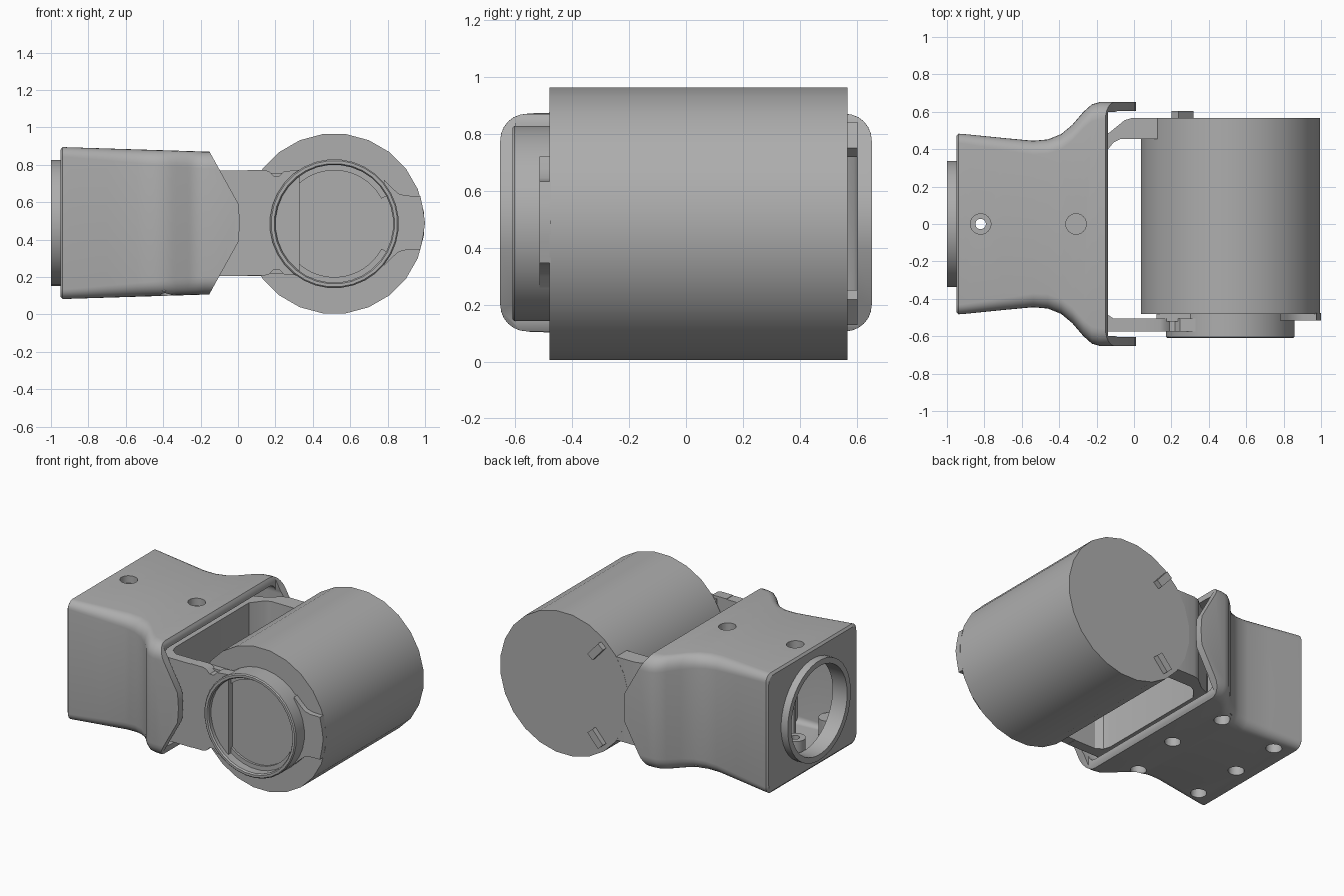
import bpy, bmesh, math
from mathutils import Vector

old = bpy.data.objects.get("Cube")
if old:
    bpy.data.objects.remove(old, do_unlink=True)

GREY = (0.42, 0.42, 0.42, 1)
mat = bpy.data.materials.new("light grey")
mat.use_nodes = True
mat.diffuse_color = GREY
mat.node_tree.nodes["Principled BSDF"].inputs["Base Color"].default_value = GREY


def finish(name, bm):
    """Turn a bmesh into a linked object with consistent normals."""
    bmesh.ops.remove_doubles(bm, verts=bm.verts, dist=1e-5)
    bmesh.ops.dissolve_degenerate(bm, edges=bm.edges, dist=1e-6)
    bmesh.ops.recalc_face_normals(bm, faces=bm.faces)
    mesh = bpy.data.meshes.new(name)
    bm.to_mesh(mesh)
    bm.free()
    mesh.materials.append(mat)
    obj = bpy.data.objects.new(name, mesh)
    bpy.context.collection.objects.link(obj)
    return obj


def bridge(bm, a, b):
    for i in range(len(a)):
        j = (i + 1) % len(a)
        bm.faces.new((a[i], a[j], b[j], b[i]))


def prism(name, points, axis, lo, hi):
    """Extrude a plan (axis z) or front (axis y) outline."""
    bm = bmesh.new()
    at = (lambda p, h: (p[0], p[1], h)) if axis == "z" else (lambda p, h: (p[0], h, p[1]))
    a, b = ([bm.verts.new(at(p, h)) for p in points] for h in (lo, hi))
    bridge(bm, a, b)
    bm.faces.new(a)
    bm.faces.new(b)
    return finish(name, bm)


def box(name, x0, x1, y0, y1, z0, z1):
    return prism(name, [(x0, y0), (x1, y0), (x1, y1), (x0, y1)], "z", z0, z1)


def lathe(name, profile, axis, origin, sides=32):
    """Spin a closed (radius, height) profile round an axis."""
    bm = bmesh.new()
    rings = []
    for r, h in profile:
        ring = []
        for i in range(sides):
            t = 2 * math.pi * (i + 0.5) / sides
            c, s = r * math.cos(t), r * math.sin(t)
            co = {"x": (h, c, s), "y": (c, h, s), "z": (c, s, h)}[axis]
            ring.append(bm.verts.new(Vector(co) + Vector(origin)))
        rings.append(ring)
    for i in range(len(rings)):
        bridge(bm, rings[i - 1], rings[i])
    return finish(name, bm)


def loft(name, stations, inset=0.0):
    """Rounded rectangular sections along x; station = (x, half width)."""
    bm = bmesh.new()
    rings = []
    for x, w in stations:
        t = (x + 0.95) / 0.8
        t = max(0, min(1, t))
        top, bottom = 0.895 - 0.025 * t - inset, 0.082 + 0.025 * t + inset
        if x < -0.94 and not inset:          # softened end edge
            top, bottom = top - 0.015, bottom + 0.015
        w, r = w - inset, 0.05 + 0.045 * t - inset * 0.6
        ring = []
        for k in range(4):
            sy, sz = (1, -1, -1, 1)[k], (1, 1, -1, -1)[k]
            cy, cz = sy * (w - r), (top - r) if sz > 0 else (bottom + r)
            for i in range(7):
                a = math.radians(90 * k + 15 * i)
                ring.append(bm.verts.new((x, cy + r * math.cos(a), cz + r * math.sin(a))))
        rings.append(ring)
    for a, b in zip(rings, rings[1:]):
        bridge(bm, a, b)
    bm.faces.new(rings[0])
    bm.faces.new(rings[-1])
    return finish(name, bm)


def cut(obj, cutter):
    cutter.hide_render = True
    mod = obj.modifiers.new("cut", "BOOLEAN")
    mod.operation, mod.solver, mod.object = "DIFFERENCE", "EXACT", cutter
    bpy.context.view_layer.objects.active = obj
    bpy.ops.object.modifier_apply(modifier=mod.name)
    bpy.data.objects.remove(cutter, do_unlink=True)


def rod(name, x, y, r, z0, z1):
    return lathe(name, [(0, z0), (r, z0), (r, z1), (0, z1)], "z", (x, y, 0), 20)


parts = []
MID = 0.49

# Hollow housing, flaring towards the fork
plan = [(-0.95, 0.47), (-0.938, 0.483), (-0.9, 0.48), (-0.7, 0.46), (-0.54, 0.445),
        (-0.46, 0.452), (-0.39, 0.48), (-0.33, 0.53), (-0.27, 0.6), (-0.225, 0.64),
        (-0.18, 0.653), (0.01, 0.653)]
housing = loft("housing", plan)
cavity = [(-0.89, 0.48)] + plan[3:-1] + [(0.1, 0.653)]
cut(housing, loft("cavity_cutter", cavity, 0.05))
cut(housing, box("mouth_cutter", -0.14, 0.2, -0.6, 0.6, -0.1, 1.1))
# Pointed side cheeks
for s in (1, -1):
    cheek = [(-0.155, 0.385), (0.003, 0.1), (0.01, 0.0), (0.2, 0.0), (0.2, 0.6), (-0.155, 0.6)]
    cut(housing, prism("cheek_cutter", [(x, MID + s * z) for x, z in cheek], "y", -0.9, 0.9))
# End port and screw holes
cut(housing, lathe("port_cutter", [(0, -1.1), (0.3, -1.1), (0.3, -0.8), (0, -0.8)], "x", (0, 0, MID), 40))
top_screws = [(-0.82, 0), (-0.31, 0)]
bottom_screws = top_screws + [(x, s * y) for x, y in ((-0.82, 0.36), (-0.37, 0.4)) for s in (1, -1)]
for x, y in top_screws:
    cut(housing, rod("top_screw_cutter", x, y, 0.055, 0.8, 1))
for x, y in bottom_screws:
    cut(housing, rod("bottom_screw_cutter", x, y, 0.05, 0, 0.17))
parts.append(housing)

# Screw seats and bosses inside the housing
for i, (x, y) in enumerate(top_screws):
    bore = 0.028 if i == 0 else 0.0
    parts.append(lathe("top_screw_seat", [(bore, 0.79), (0.08, 0.79), (0.08, 0.84), (0.055, 0.84),
                 (0.055, 0.825), (bore, 0.825)], "z", (x, y, 0), 20))
for i, (x, y) in enumerate(bottom_screws):
    bore = 0.028 if i == 0 else 0.0
    parts.append(lathe("screw_boss", [(0.05, 0.125), (0.065, 0.125), (0.065, 0.26), (bore, 0.26),
                 (bore, 0.2), (0.05, 0.2)], "z", (x, y, 0), 20))

# Port collar, inner wall and guide ribs
parts.append(lathe("port_collar", [(0.3, -1), (0.338, -1), (0.338, -0.92), (0.3, -0.89)],
             "x", (0, 0, MID), 40))
parts.append(box("inner_wall", -0.56, -0.53, -0.4, 0.4, 0.13, 0.84))
for y, x in ((0.02, -0.68), (-0.08, -0.72), (-0.14, -0.72)):
    parts.append(box("guide_rib", x, -0.56, y - 0.012, y + 0.012, 0.2, 0.78))

# Fork: back wall and two arms
fork = [(0.05, -0.575), (-0.2, -0.575), (-0.24, -0.53), (-0.24, 0.42), (-0.2, 0.46), (-0.13, 0.49),
        (-0.05, 0.555), (-0.01, 0.567), (0.14, 0.567), (0.14, 0.455), (-0.07, 0.455), (-0.11, 0.435),
        (-0.17, 0.36), (-0.17, -0.43), (-0.155, -0.475), (-0.11, -0.505), (0.05, -0.505)]
parts.append(prism("fork", fork, "z", 0.205, 0.77))
arm = [(0.05, 0.283), (0.14, 0.283), (0.165, 0.275), (0.19, 0.25), (0.22, 0.25), (0.245, 0.275),
       (0.33, 0.283)]
outline = [(x, MID + z) for x, z in arm] + [(x, MID - z) for x, z in reversed(arm)]
parts.append(prism("front_arm", outline, "y", -0.575, -0.505))
parts.append(box("front_arm_pad", 0.12, 0.33, -0.52, -0.475, 0.22, 0.755))

# Drum, front rim and the recessed face
AXIS = (0.515, 0, 0.485)
parts.append(lathe("drum", [(0, -0.48), (0.483, -0.48), (0.483, 0.568), (0, 0.568)], "y", AXIS, 24))
parts.append(lathe("front_rim", [(0, -0.47), (0.345, -0.47), (0.345, -0.603), (0.338, -0.61),
             (0.322, -0.61), (0.315, -0.6), (0.315, -0.53), (0, -0.53)], "y", AXIS, 32))
for s in (1, -1):
    angles = [math.radians(a) for a in range(28, 153, 4)]
    arc = [(0.515 + r * math.cos(a), 0.485 + s * r * math.sin(a))
           for r, order in ((0.317, angles), (0.285, angles[::-1])) for a in order]
    parts.append(prism("face_lip", arc, "y", -0.545, -0.525))

# Side tab on the drum front
tab = [(0.78, 0.23), (0.82, 0.19), (0.86, 0.155), (0.9, 0.145), (0.975, 0.143), (0.99, 0.07)]
outline = [(x, MID + z) for x, z in tab] + [(1.0, MID)] + [(x, MID - z) for x, z in reversed(tab)]
parts.append(prism("side_tab", outline, "y", -0.515, -0.475))

# Two small slanted lugs on the drum back
for s in (1, -1):
    lug = [(-0.29, 0.325), (-0.21, 0.245), (-0.215, 0.235), (-0.3, 0.33)]
    u, v = Vector((-0.66, 0.75)), Vector((0.75, 0.66))
    lug = [Vector((-0.255, 0.295)) + u * a + v * b
           for a, b in ((-0.06, -0.025), (0.06, -0.025), (0.06, 0.025), (-0.06, 0.025))]
    parts.append(prism("back_lug", [(0.515 + p.x, 0.485 + s * p.y) for p in lug], "y", 0.56, 0.603))

# Smooth shading with crisp edges
bpy.ops.object.select_all(action="DESELECT")
for obj in parts:
    obj.select_set(True)
bpy.context.view_layer.objects.active = housing
bpy.ops.object.shade_smooth_by_angle(angle=math.radians(30))
